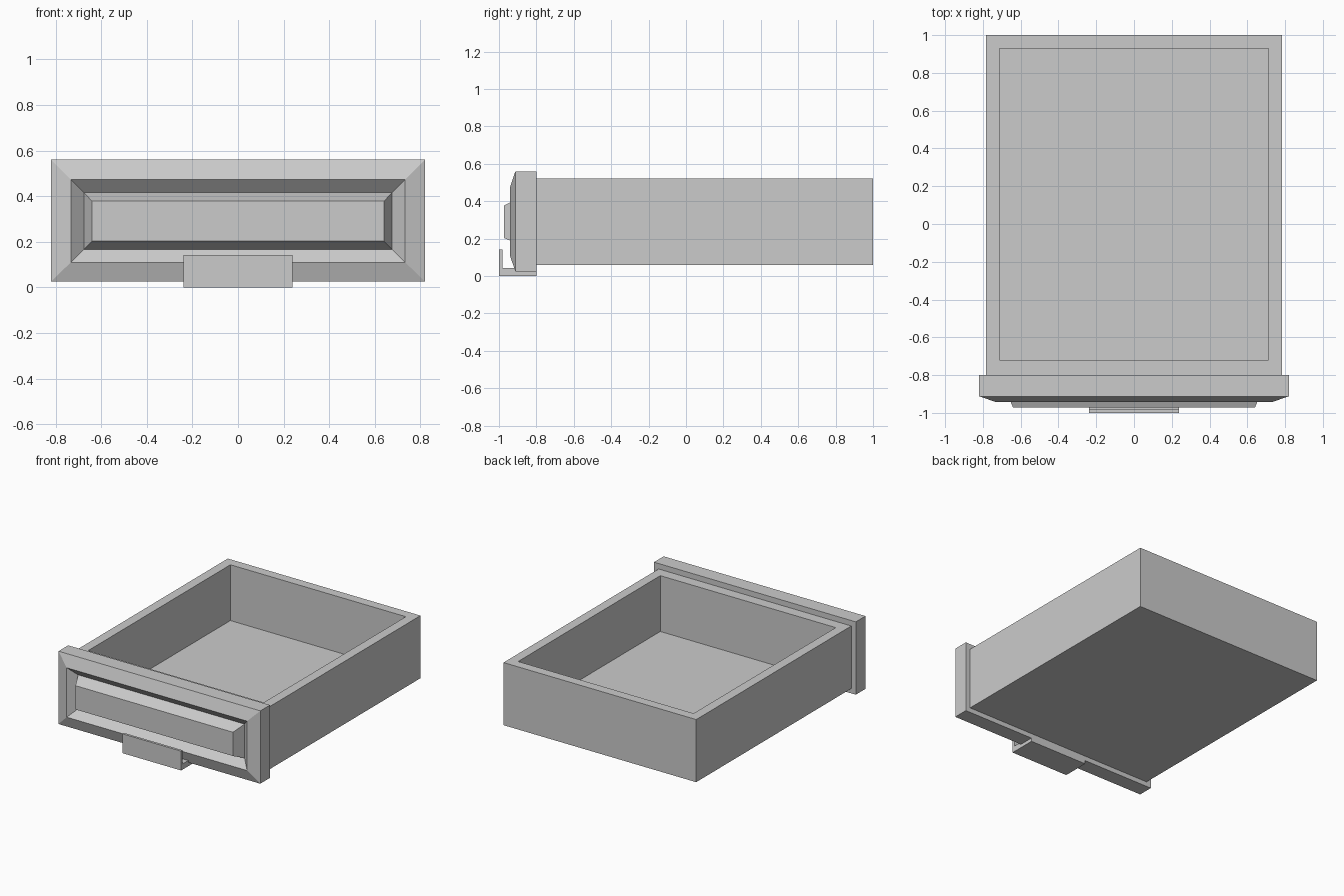
import bpy
import bmesh

if "Cube" in bpy.data.objects:
    bpy.data.objects.remove(bpy.data.objects["Cube"], do_unlink=True)

GREY = (0.6, 0.6, 0.6, 1.0)
mat = bpy.data.materials.new("light grey")
mat.use_nodes = True
mat.diffuse_color = GREY
mat.node_tree.nodes["Principled BSDF"].inputs["Base Color"].default_value = GREY


def finish(name, bm):
    bmesh.ops.recalc_face_normals(bm, faces=bm.faces)
    mesh = bpy.data.meshes.new(name)
    bm.to_mesh(mesh)
    bm.free()
    mesh.materials.append(mat)
    obj = bpy.data.objects.new(name, mesh)
    bpy.context.collection.objects.link(obj)
    return obj


def loft(name, loops):
    """Skin a row of four-point loops and cap both ends."""
    bm = bmesh.new()
    rings = [[bm.verts.new(p) for p in loop] for loop in loops]
    for a, b in zip(rings, rings[1:]):
        for i in range(4):
            j = (i + 1) % 4
            bm.faces.new((a[i], a[j], b[j], b[i]))
    bm.faces.new(rings[0])
    bm.faces.new(rings[-1])
    return finish(name, bm)


def flat_loop(half_x, y0, y1, z):
    return [(-half_x, y0, z), (half_x, y0, z), (half_x, y1, z), (-half_x, y1, z)]


def upright_loop(half_x, z0, z1, y):
    return [(-half_x, y, z0), (half_x, y, z0), (half_x, y, z1), (-half_x, y, z1)]


# Open box: outer walls, rim, inner walls and floor
BOTTOM, FLOOR, RIM = 0.06, 0.11, 0.52
outer = (0.783, -0.80, 1.0)
inner = (0.713, -0.72, 0.93)
loft("drawer_box", [
    flat_loop(*outer, BOTTOM),
    flat_loop(*outer, RIM),
    flat_loop(*inner, RIM),
    flat_loop(*inner, FLOOR),
])

# Front panel: bevelled frame, sunken groove and raised centre
loft("front_panel", [
    upright_loop(0.82, 0.025, 0.56, -0.80),
    upright_loop(0.82, 0.025, 0.56, -0.912),
    upright_loop(0.733, 0.11, 0.473, -0.942),
    upright_loop(0.676, 0.167, 0.416, -0.89),
    upright_loop(0.64, 0.203, 0.378, -0.972),
])

# Pull handle: L profile running under the panel, extruded sideways
profile = [(-1.0, 0.0), (-0.80, 0.0), (-0.80, 0.025), (-0.91, 0.025),
           (-0.91, 0.042), (-0.982, 0.042), (-0.982, 0.142), (-1.0, 0.142)]
bm = bmesh.new()
side = bm.faces.new([bm.verts.new((-0.238, y, z)) for y, z in profile])
ext = bmesh.ops.extrude_face_region(bm, geom=[side])
moved = [v for v in ext["geom"] if isinstance(v, bmesh.types.BMVert)]
bmesh.ops.translate(bm, verts=moved, vec=(0.476, 0, 0))
if not side.is_valid or len(bm.faces) < len(profile) + 2:
    bm.faces.new([v for v in bm.verts if v not in moved])
finish("pull_handle", bm)
